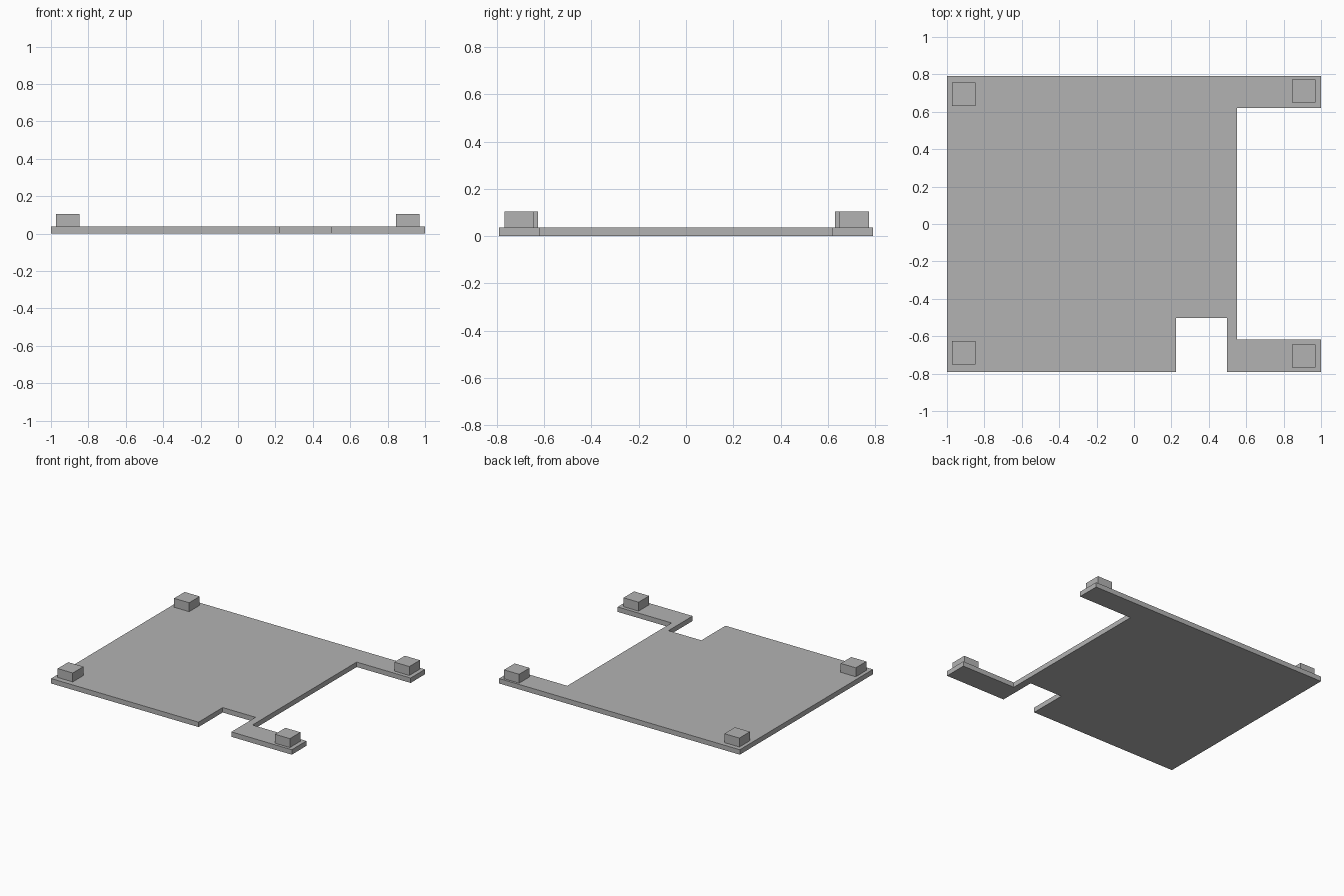
import bpy
import bmesh

cube = bpy.data.objects.get("Cube")
if cube:
    bpy.data.objects.remove(cube, do_unlink=True)

PLATE_TOP = 0.037
BLOCK_TOP = 0.104
BLOCK_SIZE = 0.125

# Single plain grey for the whole model
grey = bpy.data.materials.new("plain_grey")
grey.use_nodes = True
colour = (0.45, 0.45, 0.45, 1.0)
grey.diffuse_color = colour
grey.node_tree.nodes["Principled BSDF"].inputs["Base Color"].default_value = colour


def extruded(name, outline, bottom, top):
    """Flat-sided solid with the given counter-clockwise outline."""
    bm = bmesh.new()
    face = bm.faces.new([bm.verts.new((x, y, bottom)) for x, y in outline])
    result = bmesh.ops.extrude_face_region(bm, geom=[face], use_keep_orig=True)
    raised = [g for g in result["geom"] if isinstance(g, bmesh.types.BMVert)]
    bmesh.ops.translate(bm, verts=raised, vec=(0, 0, top - bottom))
    bmesh.ops.recalc_face_normals(bm, faces=bm.faces)
    mesh = bpy.data.meshes.new(name)
    bm.to_mesh(mesh)
    bm.free()
    mesh.materials.append(grey)
    obj = bpy.data.objects.new(name, mesh)
    bpy.context.collection.objects.link(obj)
    return obj


# Base plate with a front notch and a large opening between two arms
extruded("base_plate", [
    (-1, -0.79), (0.225, -0.79), (0.225, -0.503), (0.498, -0.503),
    (0.498, -0.79), (1, -0.79), (1, -0.617), (0.552, -0.617),
    (0.552, 0.62), (1, 0.62), (1, 0.79), (-1, 0.79),
], 0, PLATE_TOP)

# Corner blocks standing on the plate
half = BLOCK_SIZE / 2
for name, x, y in [
    ("front_right_block", -0.91, -0.688),
    ("back_right_block", -0.91, 0.693),
    ("front_left_block", 0.907, -0.706),
    ("back_left_block", 0.907, 0.711),
]:
    extruded(name, [(x - half, y - half), (x + half, y - half),
                    (x + half, y + half), (x - half, y + half)],
             PLATE_TOP, BLOCK_TOP)
